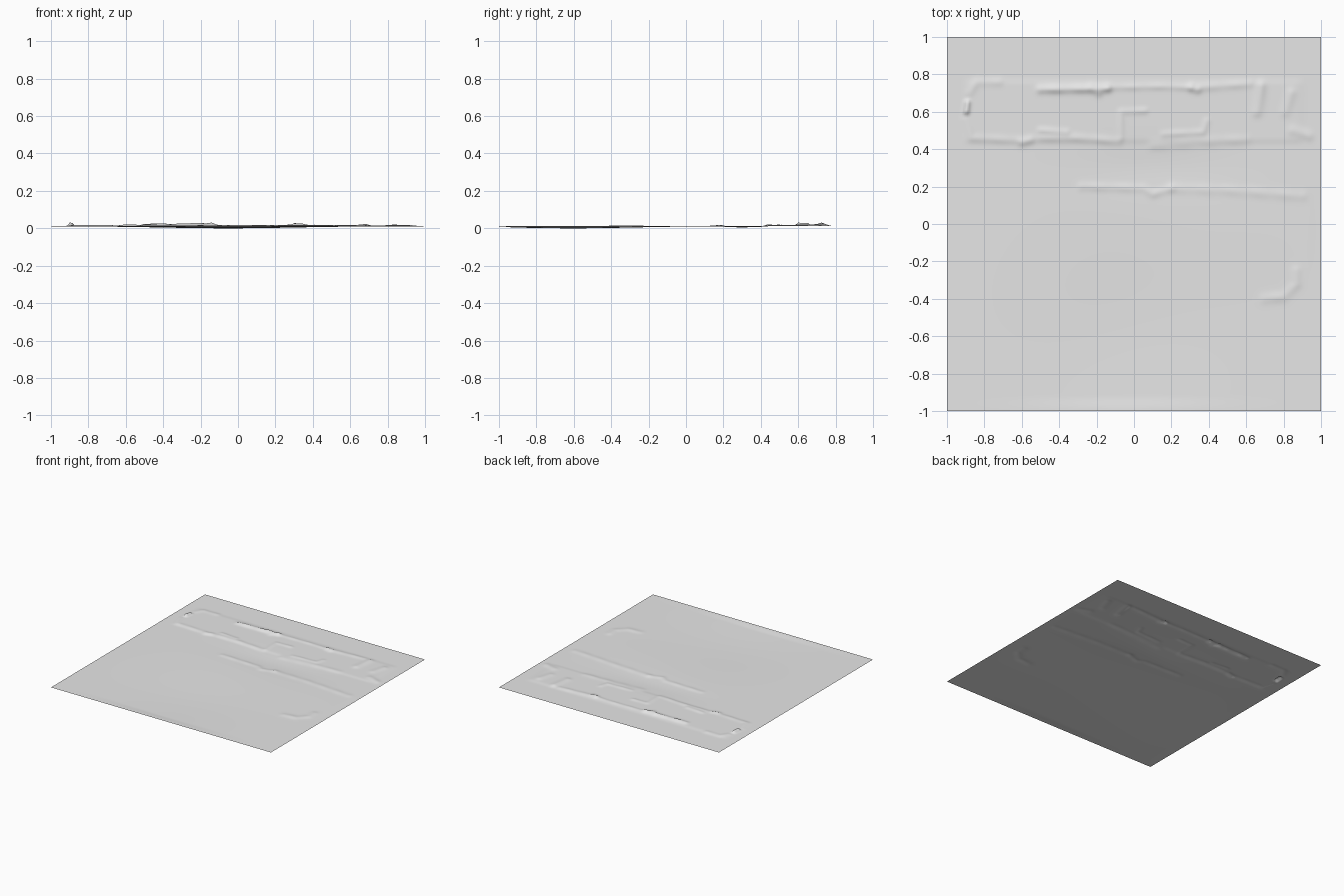
import bpy
import bmesh
import math
from mathutils import Vector

cube = bpy.data.objects.get("Cube")
if cube:
    bpy.data.objects.remove(cube, do_unlink=True)

EDGE_HEIGHT = 0.013

# Ridge lines: path points, height, half width
RIDGES = [
    ([(-.5, .72), (-.14, .725)], .013, .02),
    ([(-.14, .73), (.15, .735), (.3, .73)], .005, .015),
    ([(.31, .73), (.34, .72)], .014, .02),
    ([(.36, .73), (.62, .75)], .005, .02),
    ([(-.89, .65), (-.895, .6)], .024, .013),
    ([(-.88, .7), (-.84, .76), (-.72, .76)], .004, .02),
    ([(-.9, .56), (-.87, .46), (-.62, .445)], .004, .02),
    ([(-.6, .435), (-.55, .45)], .008, .02),
    ([(-.5, .46), (-.3, .46), (-.08, .44)], .005, .02),
    ([(-.5, .5), (-.36, .49)], .006, .016),
    ([(-.23, .73), (-.19, .7)], .009, .02),
    ([(-.07, .46), (-.07, .6), (.06, .605)], .005, .015),
    ([(.16, .48), (.37, .49), (.39, .55)], .005, .016),
    ([(.1, .42), (.25, .43), (.6, .45)], .004, .025),
    ([(.68, .74), (.66, .6)], .009, .025),
    ([(.84, .7), (.81, .6)], .006, .025),
    ([(.85, .5), (.94, .47)], .006, .025),
    ([(-.28, .2), (.05, .19), (.1, .16), (.2, .19)], .005, .02),
    ([(.2, .19), (.5, .18), (.9, .15)], .004, .025),
    ([(.7, -.4), (.8, -.39), (.87, -.32), (.87, -.25)], .005, .025),
]


def bell(d):
    return math.exp(-d * d)


def smooth_step(a, b, v):
    t = max(0, min(1, (v - a) / (b - a)))
    return t * t * (3 - 2 * t)


def segment_distance(p, a, b):
    ab = b - a
    t = max(0, min(1, (p - a).dot(ab) / ab.length_squared))
    return (p - a - ab * t).length


SEGMENTS = [(Vector(a), Vector(b)) for path, h, w in RIDGES
            for a, b in zip(path, path[1:])]


def height(p):
    x, y = p
    # Shallow sag toward the front and a slight swell at the middle
    z = EDGE_HEIGHT - .011 * bell((x + .05) / .5) * bell((y + .6) / .45)
    z += .003 * bell((x - .5) / .4) * bell(y / .35)
    z -= .006 * bell((x - .1) / .4) * bell((y - .3) / .12)
    # Raised band along the back
    band = smooth_step(.42, .46, y) * (1 - smooth_step(.74, .79, y))
    z += .003 * band * (1 - smooth_step(.86, .93, abs(x)))
    # Wrinkles, each blended by its strongest segment
    for path, h, w in RIDGES:
        pts = [Vector(q) for q in path]
        d = min(segment_distance(p, a, b) for a, b in zip(pts, pts[1:]))
        if d < 3 * w:
            z += h * bell(d / w) * (.85 + .15 * math.sin(x * 45 + y * 20))
    fade = smooth_step(0, .08, 1 - max(abs(x), abs(y)))
    return EDGE_HEIGHT + (z - EDGE_HEIGHT) * fade


# Thin relief sheet
bm = bmesh.new()
bmesh.ops.create_grid(bm, x_segments=180, y_segments=180, size=1)
for v in bm.verts:
    v.co.z = height(v.co.xy)
low = min(v.co.z for v in bm.verts)
for v in bm.verts:
    v.co.z -= low
for f in bm.faces:
    f.smooth = True
mesh = bpy.data.meshes.new("terrain_sheet")
bm.to_mesh(mesh)
bm.free()
sheet = bpy.data.objects.new("terrain_sheet", mesh)
bpy.context.collection.objects.link(sheet)

# Plain grey surface
grey = bpy.data.materials.new("light_grey")
grey.use_nodes = True
colour = (.8, .8, .8, 1)
grey.diffuse_color = colour
grey.node_tree.nodes["Principled BSDF"].inputs["Base Color"].default_value = colour
mesh.materials.append(grey)
